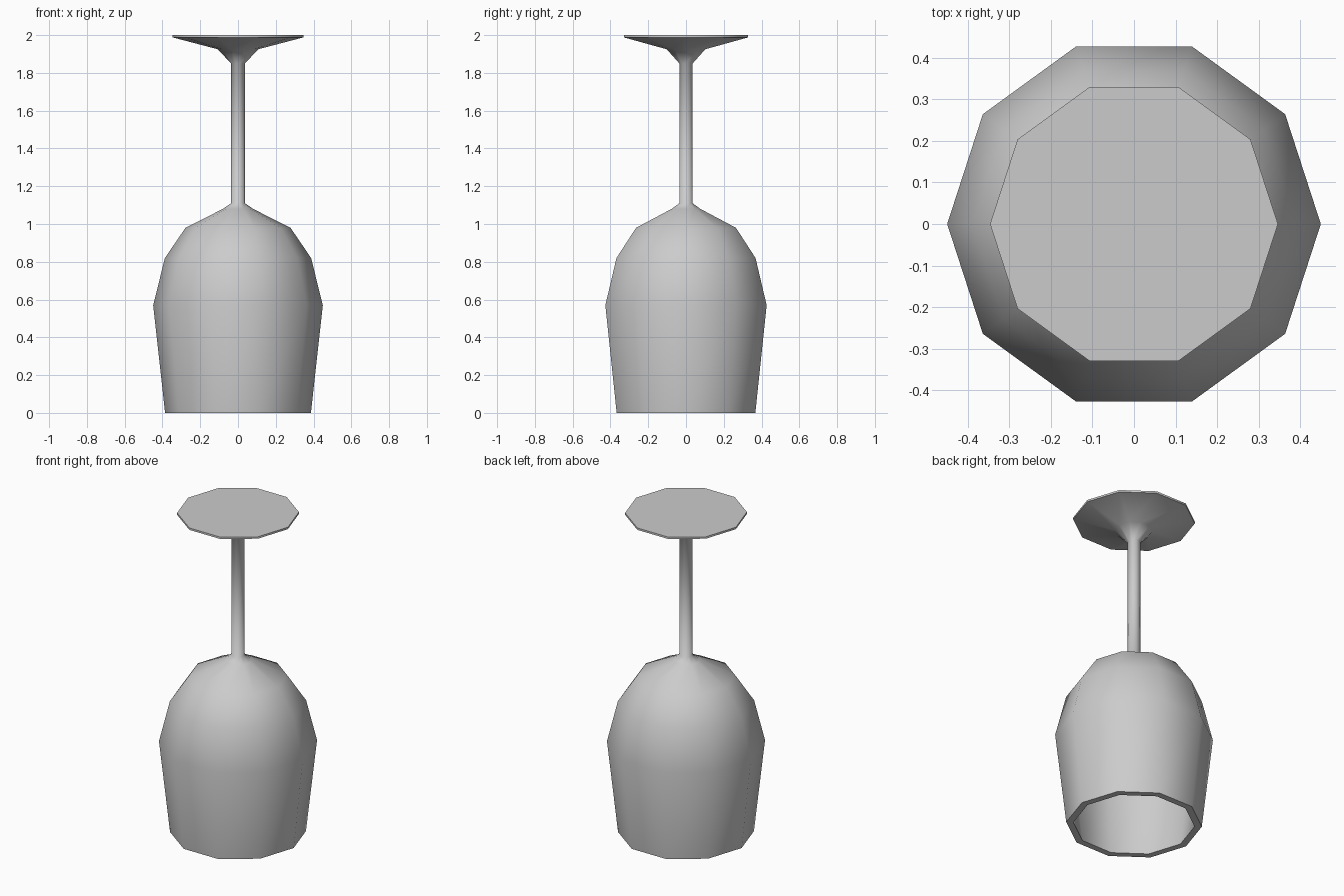
import bpy, bmesh, math

if "Cube" in bpy.data.objects:
    bpy.data.objects.remove(bpy.data.objects["Cube"], do_unlink=True)

SIDES = 10

grey = bpy.data.materials.new("pale grey glass")
grey.use_nodes = True
colour = (0.6, 0.6, 0.6, 1)
grey.diffuse_color = colour
grey.node_tree.nodes["Principled BSDF"].inputs["Base Color"].default_value = colour


def lathe(name, profile):
    """Turn a (radius, height) profile around the z axis."""
    bm = bmesh.new()
    verts = [bm.verts.new((r, 0, z)) for r, z in profile]
    edges = [bm.edges.new(pair) for pair in zip(verts, verts[1:])]
    bmesh.ops.spin(bm, geom=verts + edges, cent=(0, 0, 0), axis=(0, 0, 1),
                   angle=math.tau, steps=SIDES)
    bmesh.ops.remove_doubles(bm, verts=bm.verts, dist=0.0005)
    # Close the flat foot with one polygon
    bmesh.ops.holes_fill(bm, edges=[e for e in bm.edges if e.is_boundary], sides=SIDES)
    bmesh.ops.recalc_face_normals(bm, faces=bm.faces)
    mesh = bpy.data.meshes.new(name)
    bm.to_mesh(mesh)
    bm.free()
    mesh.materials.append(grey)
    obj = bpy.data.objects.new(name, mesh)
    bpy.context.collection.objects.link(obj)
    bpy.ops.object.select_all(action="DESELECT")
    obj.select_set(True)
    bpy.context.view_layer.objects.active = obj
    bpy.ops.object.shade_smooth_by_angle(angle=math.radians(60))
    return obj


# Upside-down glass: hollow bowl, thin stem and flat foot on top
inner_bowl = [(0, 1.04), (0.06, 1.03), (0.25, 0.94), (0.35, 0.8), (0.41, 0.57), (0.345, 0)]
outer_bowl = [(0.386, 0), (0.449, 0.57), (0.387, 0.82), (0.278, 0.98), (0.08, 1.08)]
stem = [(0.037, 1.11), (0.037, 1.85)]
foot = [(0.107, 1.925), (0.346, 1.988), (0.346, 2)]
lathe("wine_glass", inner_bowl + outer_bowl + stem + foot)
